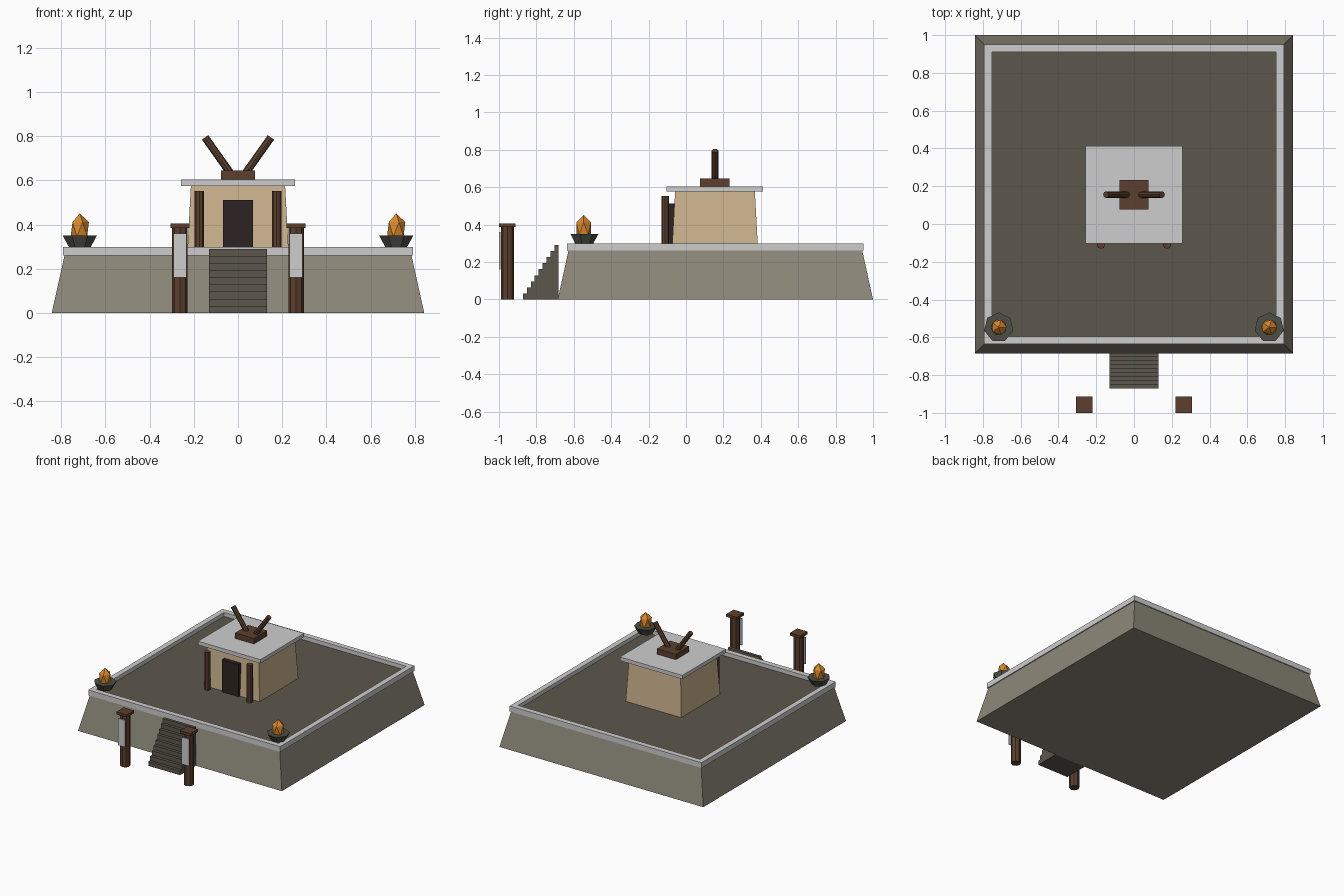
import bpy, bmesh, math
from mathutils import Matrix, Vector

if "Cube" in bpy.data.objects:
    bpy.data.objects.remove(bpy.data.objects["Cube"])


def mat(name, r, g, b):
    lin = [((c / 255 + 0.055) / 1.055) ** 2.4 for c in (r, g, b)]
    m = bpy.data.materials.new(name)
    m.diffuse_color = (*lin, 1)
    m.use_nodes = True
    m.node_tree.nodes["Principled BSDF"].inputs["Base Color"].default_value = m.diffuse_color
    return m


STONE = mat("olive_stone", 140, 136, 120)
DARK = mat("dark_stone", 92, 87, 77)
WHITE = mat("pale_trim", 206, 206, 206)
TAN = mat("sandstone", 206, 181, 144)
WOOD = mat("brown_wood", 92, 64, 46)
DOOR = mat("door_dark", 45, 36, 35)
IRON = mat("iron_grey", 78, 78, 72)
GEM = mat("orange_crystal", 218, 137, 46)


def finish(name, bm, material):
    bmesh.ops.recalc_face_normals(bm, faces=bm.faces[:])
    me = bpy.data.meshes.new(name)
    bm.to_mesh(me)
    bm.free()
    me.materials.append(material)
    ob = bpy.data.objects.new(name, me)
    bpy.context.collection.objects.link(ob)
    return ob


def block(name, x, y, z, material, taper=0.0):
    """Box from (min, max) ranges; the top is inset by taper."""
    bm = bmesh.new()
    bmesh.ops.create_cube(bm, size=1)
    for v in bm.verts:
        t = taper if v.co.z > 0 else 0
        i, j, k = (int(c > 0) for c in v.co)
        v.co = (x[i] + (t if i == 0 else -t), y[j] + (t if j == 0 else -t), z[k])
    return finish(name, bm, material)


def rod(name, a, b, r1, r2, sides, material):
    """Cylinder or cone running from a to b."""
    a, b = Vector(a), Vector(b)
    d = b - a
    rot = Vector((0, 0, 1)).rotation_difference(d).to_matrix().to_4x4()
    bm = bmesh.new()
    bmesh.ops.create_cone(bm, cap_ends=True, segments=sides, radius1=r1, radius2=r2,
                          depth=d.length, matrix=Matrix.Translation((a + b) / 2) @ rot)
    return finish(name, bm, material)


CY = 0.157  # centre of the platform in y

# Sloped platform and its floor
block("platform", (-.843, .843), (CY - .843, CY + .843), (0, .262), STONE, .058)
block("floor", (-.76, .76), (CY - .76, CY + .76), (.25, .27), DARK)

# Parapet ring: square frame profile
bm = bmesh.new()
rings = []
for h, z in ((.793, .26), (.793, .3), (.753, .3), (.753, .26)):
    rings.append([bm.verts.new((sx * h, CY + sy * h, z))
                  for sx, sy in ((-1, -1), (1, -1), (1, 1), (-1, 1))])
for i in range(4):
    p, q = rings[i], rings[(i + 1) % 4]
    for j in range(4):
        k = (j + 1) % 4
        bm.faces.new((p[j], p[k], q[k], q[j]))
finish("parapet", bm, WHITE)

# Staircase: stepped profile extruded across x
N, y0, y1, top = 9, -.872, -.682, .29
profile = [(y0, 0)]
for i in range(N):
    z = top * (i + 1) / N
    profile += [(y0 + (y1 - y0) * i / N, z), (y0 + (y1 - y0) * (i + 1) / N, z)]
profile.append((y1, 0))
profile = profile[1:] if profile[0] == profile[1] else profile
bm = bmesh.new()
face = bm.faces.new([bm.verts.new((-.131, y, z)) for y, z in profile])
ext = bmesh.ops.extrude_face_region(bm, geom=[face])
bmesh.ops.translate(bm, vec=(.262, 0, 0),
                    verts=[g for g in ext["geom"] if isinstance(g, bmesh.types.BMVert)])
finish("stairs", bm, DARK)

# Shrine body, roof, door and roof block
block("shrine_walls", (-.23, .23), (-.075, .385), (.265, .58), TAN, .017)
block("shrine_roof", (-.258, .258), (-.104, .412), (.576, .604), WHITE)
block("door", (-.069, .069), (-.09, -.06), (.265, .512), DOOR)
block("roof_block", (-.078, .078), (.076, .232), (.603, .645), WOOD)

for s, side in ((-1, "left"), (1, "right")):
    # Crossed beams on the roof
    rod(side + "_roof_beam", (s * .03, .155, .627), (s * .149, .155, .795), .0175, .0175, 8, WOOD)
    # Shrine columns
    rod(side + "_column", (s * .175, -.111, .265), (s * .175, -.111, .552), .021, .021, 8, WOOD)
    # Gate posts with caps and hanging banners
    x = s * .263
    rod(side + "_gate_post", (x, -.955, 0), (x, -.955, .388), .035, .035, 8, WOOD)
    block(side + "_post_cap", (x - .043, x + .043), (-1, -.912), (.386, .405), WOOD)
    block(side + "_banner", (x - .03, x + .03), (-1, -.993), (.16, .36), WHITE)
    # Braziers with crystals
    bx, by = s * .716, -.547
    rod(side + "_brazier", (bx, by, .298), (bx, by, .35), .05, .079, 7, IRON)
    bm = bmesh.new()
    bmesh.ops.create_icosphere(bm, subdivisions=1, radius=1,
                               matrix=Matrix.Translation((bx, by, .379))
                               @ Matrix.Diagonal((.046, .046, .072, 1)))
    finish(side + "_crystal", bm, GEM)
